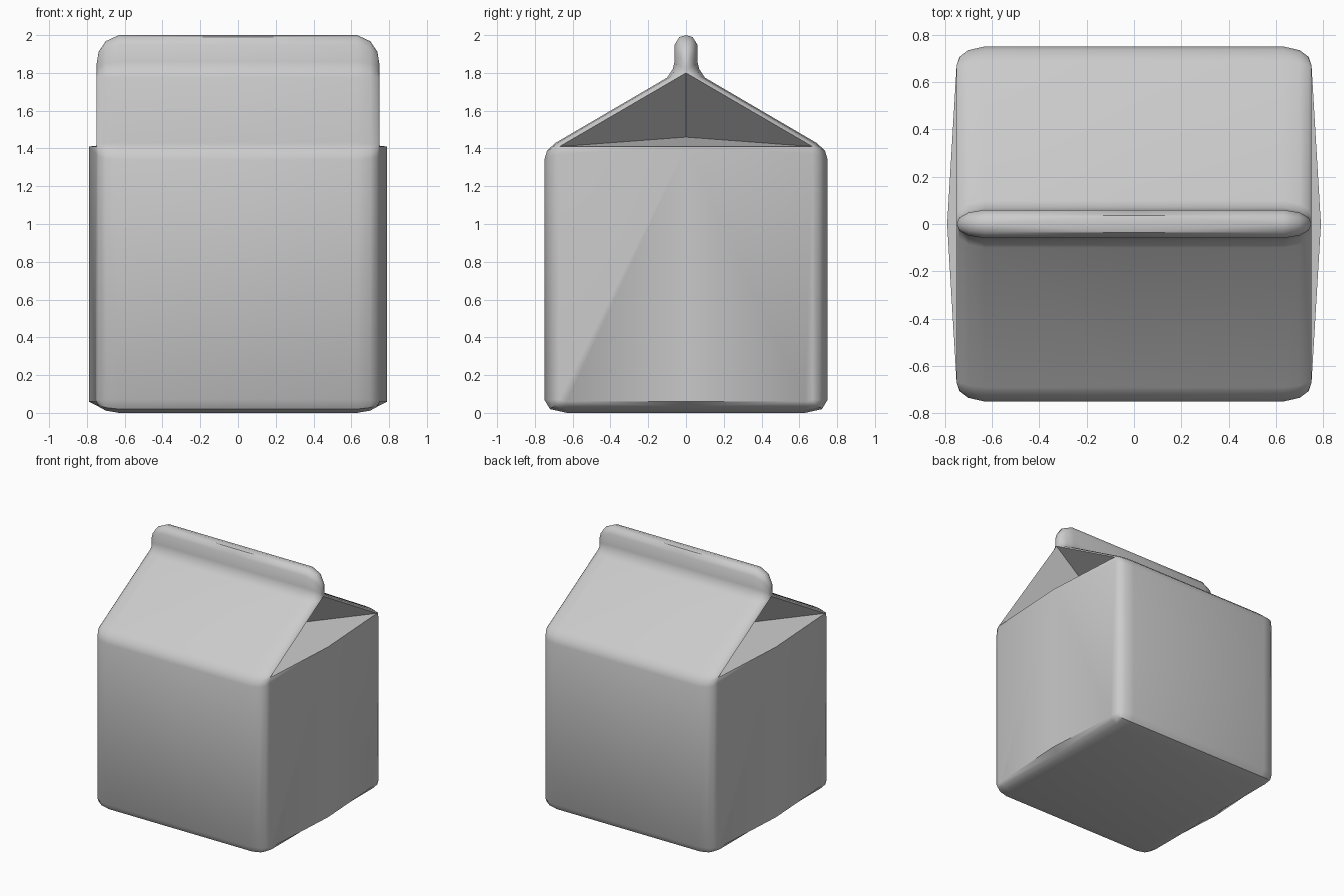
import bpy, bmesh, math

if "Cube" in bpy.data.objects:
    bpy.data.objects.remove(bpy.data.objects["Cube"])

# Carton profile from the middle of the base to the top of the fin:
# (y, z) on the flat front face, then (y, z) where it meets the side panel
rows = [
    ((0, 0), (0, .06)),
    ((.63, 0), (.63, .06)),
    ((.72, .02), (.67, .06)),
    ((.75, .07), (.67, .07)),
    ((.75, 1.34), (.67, 1.37)),
    ((.735, 1.39), (.67, 1.41)),
    ((.69, 1.43), (.65, 1.4216)),
    ((.10, 1.775), (.03, 1.7825)),
    ((.07, 1.82), (0, 1.80)),
    ((.06, 1.86), (0, 1.81)),
    ((.06, 1.95), (0, 1.83)),
    ((.035, 1.99), (0, 1.84)),
    ((0, 2.0), (0, 1.84)),
]
# x position and how far the rounded edge has blended to its end profile
stations = [(0, 0), (.63, 0), (.70, .2), (.738, .55), (.75, 1)]


def side_x(y):
    """Side panel bulges outward towards its middle."""
    return .75 + .04 * (1 - y / .67)


def add_quarter(bm, sx, sy):
    def vert(x, y, z):
        return bm.verts.new((sx * x, sy * y, z))

    grid = []
    for i, ((y0, z0), (y1, z1)) in enumerate(rows):
        line = []
        for x, t in stations:
            if t == 1 and i < 4:
                x = side_x(y1)
            line.append(vert(x, y0 + (y1 - y0) * t, z0 + (z1 - z0) * t))
        grid.append(line)

    # Base, wall, roof and fin skin
    for a, b in zip(grid, grid[1:]):
        for j in range(len(stations) - 1):
            bm.faces.new((a[j], a[j + 1], b[j + 1], b[j]))

    # Bulging side panel
    end = [line[-1] for line in grid]
    rim = vert(.79, 0, 1.41)
    bm.faces.new((end[0], rim, end[5], end[4], end[3], end[2], end[1]))

    # Folded-in ledge and gable
    fold = vert(.34, 0, 1.46)
    bm.faces.new((rim, fold, end[5]))
    for k in range(5, 8):
        bm.faces.new((end[k], fold, end[k + 1]))


bm = bmesh.new()
for sx in (1, -1):
    for sy in (1, -1):
        add_quarter(bm, sx, sy)
bmesh.ops.remove_doubles(bm, verts=bm.verts, dist=.0005)
bmesh.ops.dissolve_degenerate(bm, edges=bm.edges, dist=.0005)
bmesh.ops.recalc_face_normals(bm, faces=bm.faces)

mesh = bpy.data.meshes.new("carton")
bm.to_mesh(mesh)
bm.free()
carton = bpy.data.objects.new("carton", mesh)
bpy.context.collection.objects.link(carton)

# Soft rounded edges, crisp folds
bpy.context.view_layer.objects.active = carton
carton.select_set(True)
bpy.ops.object.shade_smooth_by_angle(angle=math.radians(42))
